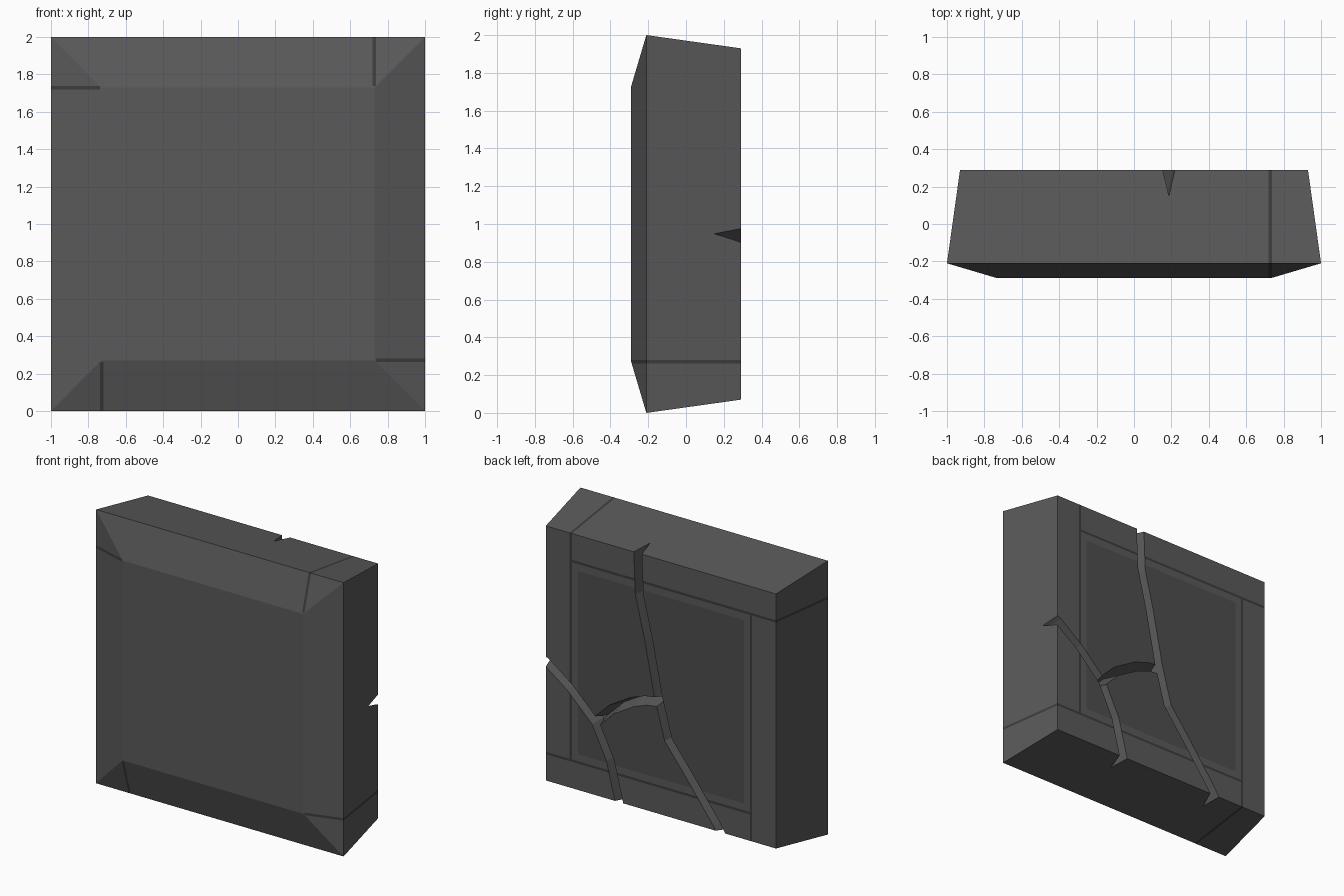
import bpy, bmesh
from mathutils import Vector

if "Cube" in bpy.data.objects:
    bpy.data.objects.remove(bpy.data.objects["Cube"])


def material(name, v):
    m = bpy.data.materials.new(name)
    m.diffuse_color = (v, v, v, 1)
    m.use_nodes = True
    m.node_tree.nodes["Principled BSDF"].inputs["Base Color"].default_value = m.diffuse_color
    return m


STONE, PANEL, SEAM = (material("stone", 0.10), material("panel", 0.075),
                      material("seam", 0.045))


def finish(bm, name):
    bmesh.ops.recalc_face_normals(bm, faces=bm.faces)
    mesh = bpy.data.meshes.new(name)
    bm.to_mesh(mesh)
    bm.free()
    for m in (STONE, PANEL, SEAM):
        mesh.materials.append(m)
    ob = bpy.data.objects.new(name, mesh)
    bpy.context.collection.objects.link(ob)
    return ob


def loft(bm, rings):
    # closed solid through rings of equal length
    rings = [[bm.verts.new(p) for p in r] for r in rings]
    n = len(rings[0])
    for a, b in zip(rings, rings[1:]):
        for i in range(n):
            j = (i + 1) % n
            bm.faces.new((a[i], a[j], b[j], b[i]))
    bm.faces.new(rings[0])
    bm.faces.new(rings[-1])


# block: shallow pyramid front, widest just behind it, tapering to the back
IN, A, B = 0.67, 0.72, 0.738      # panel edge, seam edges
bm = bmesh.new()
loft(bm, [[(sx * h, y, 1 + sz * h) for sx, sz in ((-1, -1), (1, -1), (1, 1), (-1, 1))]
          for y, h in ((-0.29, 0.73), (-0.21, 1.0), (0.29, 0.93))])
for d in (IN, A, B):
    for s in (-1, 1):
        for co, no in (((s * d, 0, 1), (1, 0, 0)), ((0, 0, 1 + s * d), (0, 0, 1))):
            bmesh.ops.bisect_plane(bm, geom=bm.verts[:] + bm.edges[:] + bm.faces[:],
                                   plane_co=co, plane_no=no)

# pinwheel seams and the darker panel on the back
for f in bm.faces:
    c = f.calc_center_median()
    x, z = c.x, c.z - 1
    seam = ((A < x < B and z > -B) or (A < z < B and x < B)
            or (A < -x < B and z < B) or (A < -z < B and x > -B))
    if seam and (c.y > -0.205 or max(abs(x), abs(z)) > B):
        f.material_index = 2
    elif c.y > 0.28 and max(abs(x), abs(z)) < IN:
        f.material_index = 1
block = finish(bm, "cracked_block")

# cracks: V grooves swept along (x, z) paths on the back face
CRACKS = {
    "crack_long": [(.19, 2.06), (.185, 1.9), (.175, 1.63), (.10, 1.32), (.02, .92),
                   (-.06, .63), (-.24, .40), (-.45, .12), (-.55, -.04)],
    "crack_side": [(1.06, 1.0), (.92, .935), (.735, .80), (.53, .60), (.41, .356),
                   (.345, .1), (.31, -.05)],
    "crack_link": [(.52, .61), (.40, .73), (.23, .83), (.12, .87), (.015, .885)],
}
for name, path in CRACKS.items():
    pts = [Vector(p) for p in path]
    rings = []
    for i, p in enumerate(pts):
        t = (pts[min(i + 1, len(pts) - 1)] - pts[max(i - 1, 0)]).normalized()
        n = Vector((-t.y, t.x)) * 0.037
        a, b = p + n, p - n
        rings.append([(a.x, 0.31, a.y), (b.x, 0.31, b.y), (p.x, 0.15, p.y)])
    bm = bmesh.new()
    loft(bm, rings)
    cutter = finish(bm, name + "_cutter")
    cutter.hide_render = True
    cutter.hide_set(True)
    mod = block.modifiers.new(name, 'BOOLEAN')
    mod.operation = 'DIFFERENCE'
    mod.solver = 'EXACT'
    mod.object = cutter
